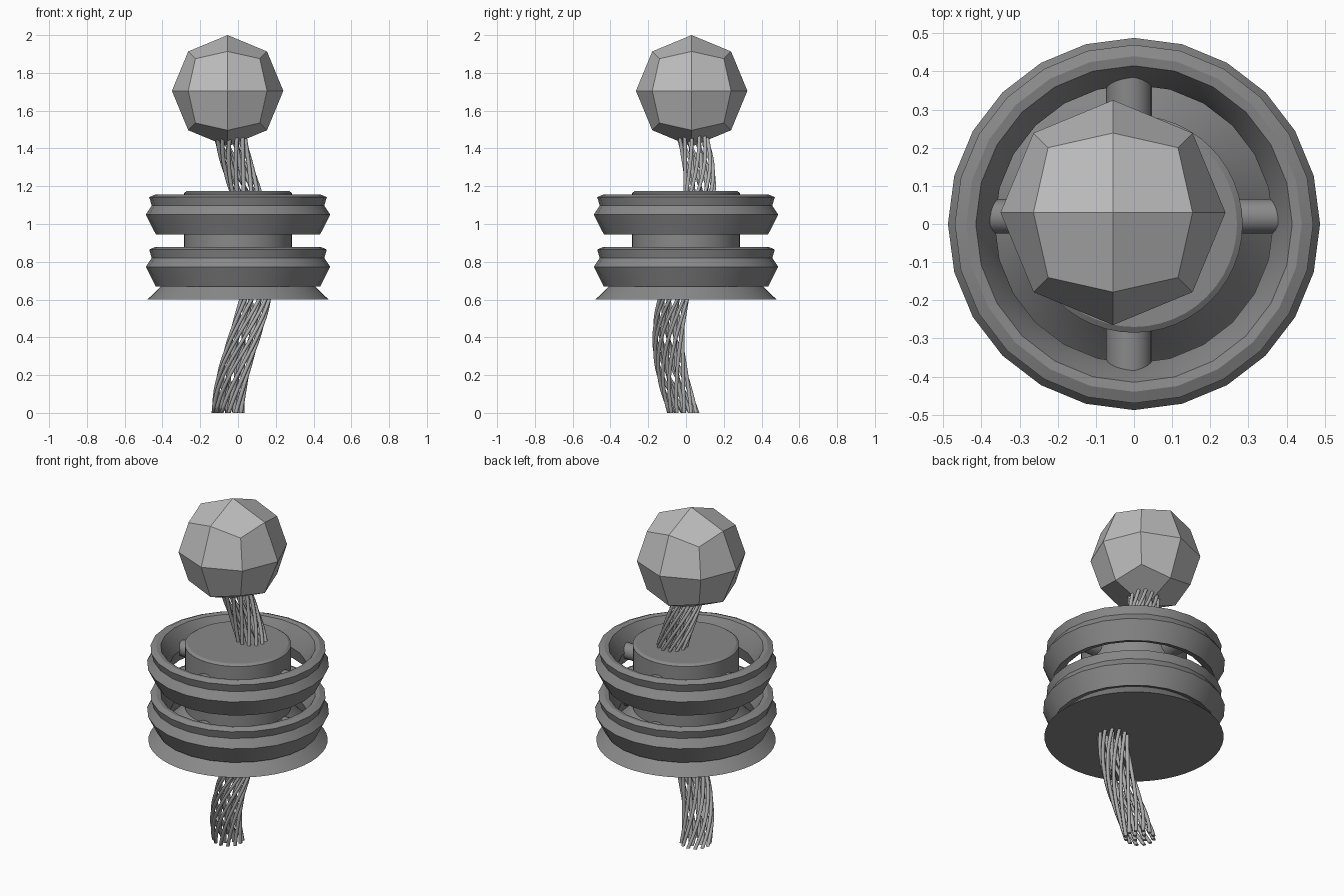
import bpy, bmesh, math
from mathutils import Vector

if "Cube" in bpy.data.objects:
    bpy.data.objects.remove(bpy.data.objects["Cube"])


def material(name, v):
    m = bpy.data.materials.new(name)
    m.diffuse_color = (v, v, v, 1)
    m.use_nodes = True
    m.node_tree.nodes["Principled BSDF"].inputs["Base Color"].default_value = m.diffuse_color
    return m


PALE = material("pale grey", 0.5)
STEEL = material("strand grey", 0.42)
DARK = material("dark grey", 0.25)


def make(name, verts, faces, mat, angle=None):
    me = bpy.data.meshes.new(name)
    me.from_pydata(verts, [], faces)
    bm = bmesh.new()
    bm.from_mesh(me)
    bmesh.ops.recalc_face_normals(bm, faces=bm.faces)
    bm.to_mesh(me)
    bm.free()
    me.materials.append(mat)
    ob = bpy.data.objects.new(name, me)
    bpy.context.collection.objects.link(ob)
    if angle:
        bpy.ops.object.select_all(action='DESELECT')
        bpy.context.view_layer.objects.active = ob
        ob.select_set(True)
        bpy.ops.object.shade_smooth_by_angle(angle=math.radians(angle))
    return ob


def lathe(name, profile, n, mat, closed=False, angle=30):
    """Spin (radius, z) points; closed joins last to first, otherwise caps both ends."""
    k = len(profile)
    verts = [(r * math.cos(math.tau * i / n), r * math.sin(math.tau * i / n), z)
             for r, z in profile for i in range(n)]
    faces = []
    for a in range(k if closed else k - 1):
        b = (a + 1) % k
        for i in range(n):
            j = (i + 1) % n
            faces.append((a * n + i, a * n + j, b * n + j, b * n + i))
    if not closed:
        faces += [tuple(range(n))[::-1], tuple(range((k - 1) * n, k * n))]
    return make(name, verts, faces, mat, angle)


# flared base and central drum
lathe("flared_base", [(0.48, 0.60), (0.405, 0.672), (0.34, 0.735), (0.285, 0.80)], 48, DARK)
lathe("central_drum", [(0.285, 0.70), (0.285, 1.165), (0.27, 1.175)], 48, DARK)

# two grooved rings with four pins each
RING = [(0.435, 0.0), (0.488, 0.105), (0.457, 0.152), (0.470, 0.197), (0.440, 0.210),
        (0.415, 0.205), (0.385, 0.150), (0.365, 0.095), (0.385, 0.02)]


def pin(name, direction, radius, offset, z, reach):
    d = Vector(direction)
    side = Vector((-d.y, d.x, 0))
    n = 20
    verts = []
    for dist in (0.20, reach):
        for i in range(n):
            t = math.tau * i / n
            p = d * dist + side * (radius * math.cos(t)) + Vector(offset)
            verts.append((p.x, p.y, z + radius * math.sin(t)))
    faces = [(i, (i + 1) % n, n + (i + 1) % n, n + i) for i in range(n)]
    faces += [tuple(range(n))[::-1], tuple(range(n, 2 * n))]
    make(name, verts, faces, DARK, 40)


for tag, z0 in (("lower", 0.668), ("upper", 0.945)):
    lathe(tag + "_ring", [(r, z + z0) for r, z in RING], 24, DARK, closed=True, angle=20)
    for s in (1, -1):
        pin(tag + "_side_pin", (s, 0, 0), 0.045, (0, 0.02, 0), z0 + 0.09, 0.388)
        pin(tag + "_cross_pin", (0, s, 0), 0.06, (-0.013, 0, 0), z0 + 0.09, 0.393)


# bundle of thin strands, twisted as one about an off-centre axis
def strand(name, ox, oy):
    n, steps, rad, top = 6, 40, 0.011, 1.55
    verts, faces = [], []
    for s in range(steps + 1):
        z = top * s / steps
        a = math.radians(183 + 222 * z)
        c, q = math.cos(a), math.sin(a)
        lx, ly = 0.083 + ox, oy
        x, y = 0.03 + lx * c - ly * q, -0.01 + lx * q + ly * c
        for i in range(n):
            t = math.tau * i / n
            verts.append((x + rad * math.cos(t), y + rad * math.sin(t), z))
    for s in range(steps):
        for i in range(n):
            j = (i + 1) % n
            faces.append((s * n + i, s * n + j, (s + 1) * n + j, (s + 1) * n + i))
    faces += [tuple(range(n))[::-1], tuple(range(steps * n, (steps + 1) * n))]
    make(name, verts, faces, STEEL, 70)


for count, r in ((12, 0.076), (4, 0.035)):
    for i in range(count):
        t = math.tau * i / count
        strand("cable_strand", r * math.cos(t), r * math.sin(t))

# faceted ball: cube split once and pushed out to a sphere
bm = bmesh.new()
bmesh.ops.create_cube(bm, size=2)
bmesh.ops.subdivide_edges(bm, edges=bm.edges[:], cuts=1, use_grid_fill=True)
for v in bm.verts:
    v.co = v.co.normalized() * 0.295 + Vector((-0.055, 0.03, 1.705))
me = bpy.data.meshes.new("faceted_ball")
bm.to_mesh(me)
bm.free()
me.materials.append(PALE)
bpy.context.collection.objects.link(bpy.data.objects.new("faceted_ball", me))
